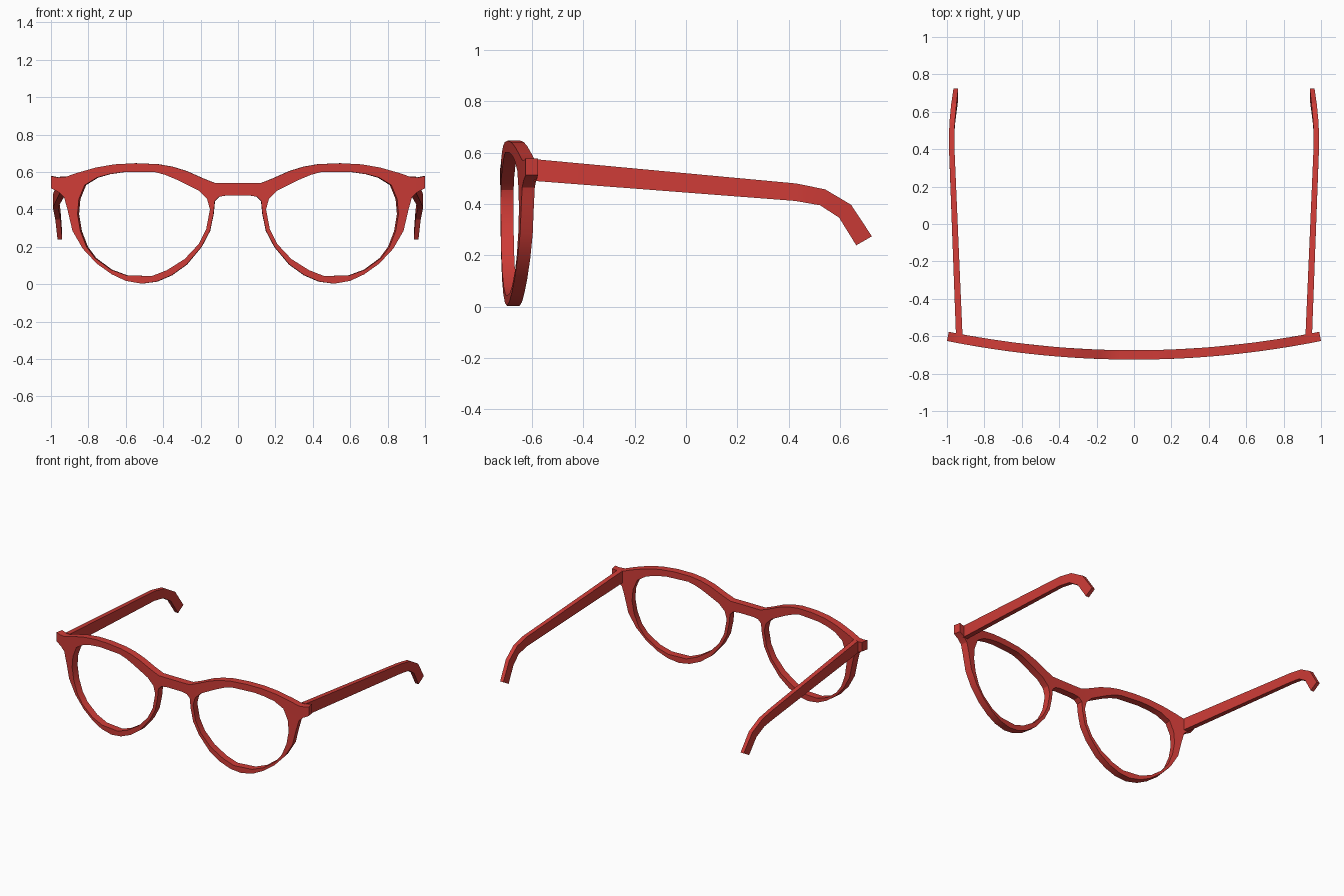
import bpy, bmesh

if "Cube" in bpy.data.objects:
    bpy.data.objects.remove(bpy.data.objects["Cube"])

red = bpy.data.materials.new("frame_red")
red.diffuse_color = (0.62, 0.045, 0.038, 1)
red.use_nodes = True
red.node_tree.nodes["Principled BSDF"].inputs["Base Color"].default_value = red.diffuse_color

# right half of the front outline (x, z), from bridge top round to bridge underside
OUTER = [(.07, .54), (.12, .54), (.18, .563), (.275, .605), (.35, .628), (.43, .642), (.55, .647),
         (.66, .641), (.76, .624), (.865, .594), (.93, .571), (.97, .572), (1, .578), (1, .513),
         (.96, .493), (.93, .465), (.912, .40), (.885, .285), (.83, .19), (.755, .11),
         (.675, .053), (.6, .018), (.515, .003), (.435, .014), (.355, .048), (.275, .105),
         (.195, .20), (.15, .285), (.131, .375), (.124, .445), (.10, .468), (.06, .475)]
# lens opening
HOLE = [(.15, .40), (.165, .455), (.21, .50), (.33, .56), (.39, .585), (.445, .60), (.61, .60),
        (.69, .588), (.755, .57), (.82, .53), (.851, .455), (.858, .375), (.843, .285),
        (.81, .20), (.765, .14), (.68, .078), (.595, .047), (.46, .044), (.38, .075),
        (.285, .135), (.21, .215), (.17, .295)]


def finish(bm, name, angle):
    bmesh.ops.recalc_face_normals(bm, faces=bm.faces[:])
    me = bpy.data.meshes.new(name)
    bm.to_mesh(me)
    bm.free()
    me.materials.append(red)
    ob = bpy.data.objects.new(name, me)
    bpy.context.collection.objects.link(ob)
    bpy.ops.object.select_all(action='DESELECT')
    ob.select_set(True)
    bpy.context.view_layer.objects.active = ob
    bpy.ops.object.shade_smooth_by_angle(angle=angle)
    return ob


def mirrored(points):
    return [(-x, z) for x, z in reversed(points)]


# front: filled outline with two openings, extruded, then wrapped on a shallow curve
bm = bmesh.new()
for loop in (OUTER + mirrored(OUTER), HOLE, mirrored(HOLE)):
    vs = [bm.verts.new((x, -.025, z)) for x, z in loop]
    for i, v in enumerate(vs):
        bm.edges.new((vs[i - 1], v))
bmesh.ops.triangle_fill(bm, use_beauty=True, edges=bm.edges[:])
ext = bmesh.ops.extrude_face_region(bm, geom=bm.faces[:])
for g in ext["geom"]:
    if isinstance(g, bmesh.types.BMVert):
        g.co.y = .025
for v in bm.verts:
    x, t = v.co.x * .995, v.co.y
    slope = .2 * x
    n = (1 + slope * slope) ** .5
    v.co.x = x - slope * t / n
    v.co.y = -.70 + .1 * x * x + t / n
finish(bm, "front_frame", .5)

# temples: sections along the arm as (top y, top z, bottom y, bottom z, inner x, outer x)
ARM = [(-.592, .575, -.592, .49, .917, .952), (.43, .48, .426, .412, .961, .990),
       (.543, .457, .523, .395, .958, .987), (.644, .397, .597, .347, .949, .977),
       (.725, .274, .664, .239, .94, .965)]
for side, label in ((1, "right"), (-1, "left")):
    bm = bmesh.new()
    rings = [[bm.verts.new(c) for c in ((side * a, ty, tz), (side * b, ty, tz),
                                        (side * b, by, bz), (side * a, by, bz))]
             for ty, tz, by, bz, a, b in ARM]
    for r, s in zip(rings, rings[1:]):
        for i in range(4):
            bm.faces.new((r[i - 1], r[i], s[i], s[i - 1]))
    bm.faces.new(rings[0])
    bm.faces.new(rings[-1])
    finish(bm, label + "_temple", .3)
